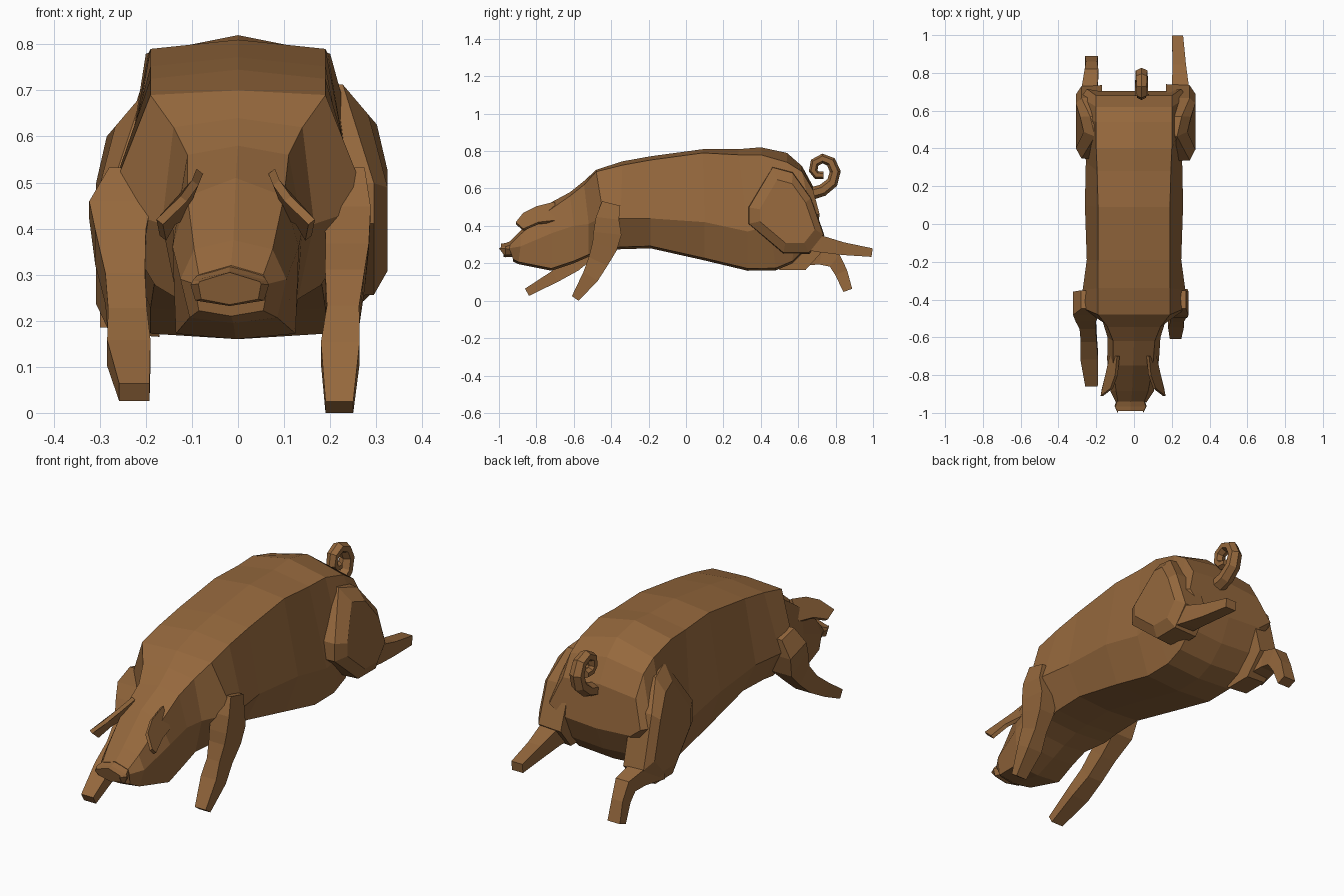
import bpy, bmesh, math
from mathutils import Vector

hide = bpy.data.materials.new("brown_hide")
hide.diffuse_color = (0.30, 0.138, 0.046, 1)


def loft(name, rings):
    """Skin a list of equal-length point rings and cap both ends."""
    bm = bmesh.new()
    vs = [[bm.verts.new(p) for p in r] for r in rings]
    n = len(rings[0])
    for a, b in zip(vs, vs[1:]):
        for i in range(n):
            j = (i + 1) % n
            bm.faces.new((a[i], a[j], b[j], b[i]))
    bm.faces.new(vs[0])
    bm.faces.new(vs[-1])
    bmesh.ops.recalc_face_normals(bm, faces=bm.faces)
    me = bpy.data.meshes.new(name)
    bm.to_mesh(me)
    bm.free()
    me.materials.append(hide)
    ob = bpy.data.objects.new(name, me)
    bpy.context.collection.objects.link(ob)
    return ob


def section(top, mid, bot, cx=0.0, drop=0.02):
    """Symmetric ring: top (y, z, half width), mid and bot likewise."""
    half = [(top[2], top[0], top[1] - drop), (mid[2], mid[0], mid[1]),
            (bot[2], bot[0], bot[1] + 0.012)]
    ring = [(cx, top[0], top[1])] + [(cx + x, y, z) for x, y, z in half]
    ring += [(cx, bot[0], bot[1])] + [(cx - x, y, z) for x, y, z in reversed(half)]
    return ring


def tube(name, path, sides=4):
    """Tube along points (x, y, z, half width in x, half depth in yz)."""
    rings = []
    step = math.pi / sides
    vmax = max(math.sin(2 * step * k + step) for k in range(sides))
    for i, (x, y, z, rx, r) in enumerate(path):
        a, b = path[max(i - 1, 0)], path[min(i + 1, len(path) - 1)]
        t = Vector((b[1] - a[1], b[2] - a[2])).normalized()
        ring = []
        for k in range(sides):
            w = 2 * step * k + step
            u = rx * math.cos(w) / math.cos(step)
            v = r * math.sin(w) / vmax
            ring.append((x + u, y - t.y * v, z + t.x * v))
        rings.append(ring)
    return loft(name, rings)


# torso and head in one skin, each ring as top / widest / belly
loft("body", [
    section((-0.94, 0.32, 0.07), (-0.945, 0.28, 0.08), (-0.925, 0.21, 0.07), -0.015),
    section((-0.885, 0.375, 0.085), (-0.885, 0.29, 0.115), (-0.895, 0.195, 0.095), -0.01),
    section((-0.75, 0.51, 0.105), (-0.72, 0.36, 0.137), (-0.72, 0.16, 0.13), -0.005, 0.04),
    section((-0.62, 0.58, 0.11), (-0.60, 0.40, 0.14), (-0.60, 0.20, 0.125)),
    section((-0.545, 0.64, 0.14), (-0.52, 0.41, 0.165), (-0.52, 0.235, 0.13)),
    section((-0.48, 0.70, 0.19), (-0.44, 0.45, 0.285), (-0.43, 0.265, 0.18), 0, 0.01),
    section((-0.34, 0.745, 0.19), (-0.35, 0.44, 0.272), (-0.35, 0.275, 0.18)),
    section((-0.19, 0.772, 0.19), (-0.19, 0.44, 0.25), (-0.19, 0.28, 0.18)),
    section((0.09, 0.81, 0.19), (0.10, 0.42, 0.26), (0.10, 0.215, 0.19)),
    section((0.28, 0.81, 0.195), (0.33, 0.37, 0.255), (0.33, 0.16, 0.19), 0, 0.03),
    section((0.40, 0.82, 0.20), (0.45, 0.40, 0.26), (0.48, 0.162, 0.19), 0, 0.04),
    section((0.54, 0.79, 0.20), (0.58, 0.47, 0.285), (0.57, 0.20, 0.19), 0, 0.05),
    section((0.62, 0.72, 0.20), (0.67, 0.46, 0.28), (0.65, 0.28, 0.19), 0, 0.03),
    section((0.68, 0.61, 0.20), (0.715, 0.46, 0.25), (0.705, 0.40, 0.19)),
])

# snout disc
loft("snout", [
    section((-0.92, 0.325, 0.065), (-0.92, 0.275, 0.07), (-0.92, 0.235, 0.05), -0.018),
    section((-0.965, 0.308, 0.08), (-0.965, 0.278, 0.085), (-0.965, 0.232, 0.075), -0.018),
    section((-0.99, 0.305, 0.065), (-1.0, 0.28, 0.068), (-0.975, 0.235, 0.062), -0.018),
])

# ears: thin leaves
ear = [(0.085, -0.70, 0.53), (0.095, -0.80, 0.505), (0.12, -0.87, 0.47), (0.172, -0.91, 0.42),
       (0.165, -0.87, 0.385), (0.145, -0.79, 0.42), (0.125, -0.70, 0.43)]
for side, name in ((1, "right_ear"), (-1, "left_ear")):
    loft(name, [[(side * (x - d) - 0.005, y, z - d * 0.8) for x, y, z in ear]
                for d in (0, 0.014)])

# front legs, the left one reaching further forward
tube("right_front_leg", [
    (0.225, -0.40, 0.52, 0.05, 0.05), (0.238, -0.42, 0.44, 0.05, 0.062),
    (0.237, -0.42, 0.36, 0.047, 0.075), (0.232, -0.435, 0.29, 0.043, 0.068),
    (0.228, -0.47, 0.21, 0.035, 0.055), (0.222, -0.51, 0.13, 0.042, 0.045),
    (0.22, -0.592, 0.012, 0.03, 0.022)])
tube("left_front_leg", [
    (-0.23, -0.40, 0.52, 0.05, 0.05), (-0.255, -0.42, 0.44, 0.068, 0.065),
    (-0.255, -0.45, 0.36, 0.055, 0.075), (-0.245, -0.52, 0.27, 0.043, 0.05),
    (-0.24, -0.60, 0.195, 0.042, 0.042), (-0.237, -0.70, 0.13, 0.047, 0.033),
    (-0.225, -0.85, 0.045, 0.033, 0.022)])


# hams: slabs on the flanks whose tops lean in to the rump
def ham(name, side, outline, cy, cz, wide, crest):
    def ring(x, s):
        pts = [(cy + (y - cy) * s, cz + (z - cz) * s) for y, z in outline]
        return [(side * min(x, 0.20 + (crest - z) * 0.85), y, z) for y, z in pts]
    loft(name, [ring(0.17, 1), ring(wide - 0.03, 0.97), ring(wide, 0.72)])


ham("right_ham", 1, [(0.33, 0.50), (0.46, 0.72), (0.57, 0.69), (0.67, 0.55),
                     (0.74, 0.35), (0.66, 0.25), (0.52, 0.25), (0.33, 0.41)],
    0.56, 0.46, 0.325, 0.745)
ham("left_ham", -1, [(0.34, 0.48), (0.46, 0.70), (0.57, 0.67), (0.67, 0.53),
                     (0.735, 0.27), (0.64, 0.165), (0.50, 0.165), (0.34, 0.37)],
    0.56, 0.42, 0.308, 0.70)

# hind shanks
tube("right_hind_leg", [
    (0.24, 0.62, 0.34, 0.06, 0.065), (0.245, 0.72, 0.303, 0.045, 0.045),
    (0.24, 0.84, 0.278, 0.035, 0.034), (0.23, 0.995, 0.257, 0.03, 0.023)])
tube("left_hind_leg", [
    (-0.24, 0.60, 0.25, 0.06, 0.065), (-0.235, 0.72, 0.235, 0.042, 0.042),
    (-0.225, 0.795, 0.215, 0.036, 0.042), (-0.225, 0.83, 0.15, 0.03, 0.034),
    (-0.225, 0.865, 0.055, 0.034, 0.025)])

# curly tail
curl = [(0.66, 0.57), (0.73, 0.59), (0.782, 0.632), (0.798, 0.69), (0.775, 0.742),
        (0.73, 0.76), (0.688, 0.738), (0.68, 0.695), (0.698, 0.672), (0.735, 0.67)]
tube("tail", [(0.04, y, z, 0.036 - 0.0018 * i, 0.034 - 0.0015 * i)
              for i, (y, z) in enumerate(curl)], sides=6)
